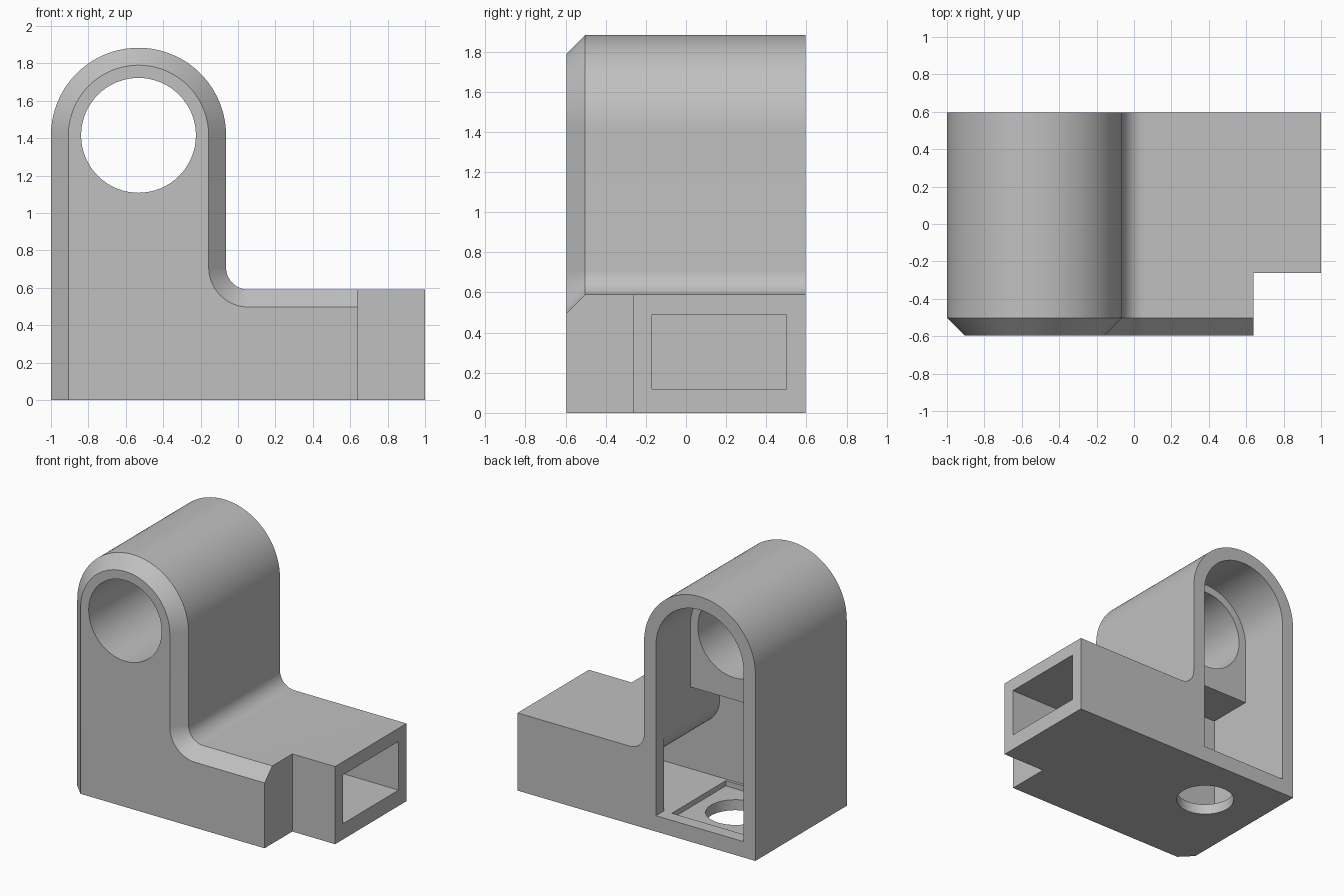
import bpy
import bmesh
from math import cos, sin, pi

cube = bpy.data.objects.get("Cube")
if cube:
    bpy.data.objects.remove(cube, do_unlink=True)

grey = bpy.data.materials.new("plain grey")
grey.use_nodes = True
colour = (0.53, 0.53, 0.53, 1)
grey.diffuse_color = colour
grey.node_tree.nodes["Principled BSDF"].inputs["Base Color"].default_value = colour

CX, CZ = -0.532, 1.415      # arch and bore centre
BACK, CHAMFER = 0.595, 0.093


def arc(cx, cz, r, a0, a1, n):
    """Points along an arc in the xz plane."""
    angles = [a0 + (a1 - a0) * i / n for i in range(n + 1)]
    return [(cx + r * cos(a), cz + r * sin(a)) for a in angles]


def loft(name, sections):
    """Solid through (y, xz outline) sections with equal point counts."""
    bm = bmesh.new()
    rings = [[bm.verts.new((x, y, z)) for x, z in pts] for y, pts in sections]
    bm.faces.new(rings[0])
    bm.faces.new(rings[-1])
    n = len(rings[0])
    for a, b in zip(rings, rings[1:]):
        for i in range(n):
            j = (i + 1) % n
            bm.faces.new((a[i], a[j], b[j], b[i]))
    bmesh.ops.recalc_face_normals(bm, faces=bm.faces)
    mesh = bpy.data.meshes.new(name)
    bm.to_mesh(mesh)
    bm.free()
    mesh.materials.append(grey)
    obj = bpy.data.objects.new(name, mesh)
    bpy.context.collection.objects.link(obj)
    return obj


def prism(name, pts, y0, y1):
    return loft(name, [(y0, pts), (y1, pts)])


def block(name, x0, x1, y0, y1, z0, z1):
    return prism(name, [(x0, z0), (x1, z0), (x1, z1), (x0, z1)], y0, y1)


def outline(inset):
    """Upright arch flowing through a fillet into the low arm."""
    return ([(CX - 0.468 + inset, 0), (1, 0), (1, 0.59 - inset)]
            + arc(0.056, 0.71, 0.12 + inset, -pi / 2, -pi, 16)
            + arc(CX, CZ, 0.468 - inset, 0, pi, 64))


# Outer body with its bevelled front rim
body = loft("bracket_body", [(BACK, outline(0)),
                             (CHAMFER - BACK, outline(0)),
                             (-BACK, outline(CHAMFER))])

# Front corner notch on the arm
cutters = [block("notch_cutter", 0.64, 1.2, -0.8, -0.262, -0.2, 0.8)]

# Lower chamber running out through the arm
chamber = ([(-0.9, 0.12), (1.2, 0.12), (1.2, 0.49)]
           + arc(0.056, 0.71, 0.22, -pi / 2, -pi, 16)
           + [(-0.164, 0.94), (-0.9, 0.94)])
cutters.append(prism("chamber_cutter", chamber, -0.17, 0.5))

# Arched opening in the back
arch = [(-0.9, 0.12), (-0.164, 0.12)] + arc(CX, CZ, 0.368, 0, pi, 64)
cutters.append(prism("back_arch_cutter", arch, 0.18, 0.8))

# Bore through the front
cutters.append(prism("bore_cutter", arc(CX, CZ, 0.307, 0, 2 * pi, 64)[:-1], -0.8, 0.3))

# Shallow floor recess and round drain hole
cutters.append(block("recess_cutter", -0.834, -0.23, -0.15, 0.498, 0.08, 0.2))
hole = arc(0, 0, 0.206, 0, 2 * pi, 48)[:-1]
drain = prism("drain_cutter", hole, -0.2, 0.2)
drain.rotation_euler.x = pi / 2
drain.location = (CX, 0.165, 0)
cutters.append(drain)

# Carve the body and discard the cutters
bpy.context.view_layer.update()
bpy.ops.object.select_all(action='DESELECT')
body.select_set(True)
bpy.context.view_layer.objects.active = body
for cutter in cutters:
    cutter.hide_render = True
    mod = body.modifiers.new("cut", 'BOOLEAN')
    mod.operation = 'DIFFERENCE'
    mod.solver = 'EXACT'
    mod.object = cutter
    bpy.ops.object.modifier_apply(modifier=mod.name)
    bpy.data.objects.remove(cutter, do_unlink=True)

bpy.ops.object.shade_smooth_by_angle(angle=pi / 7)
